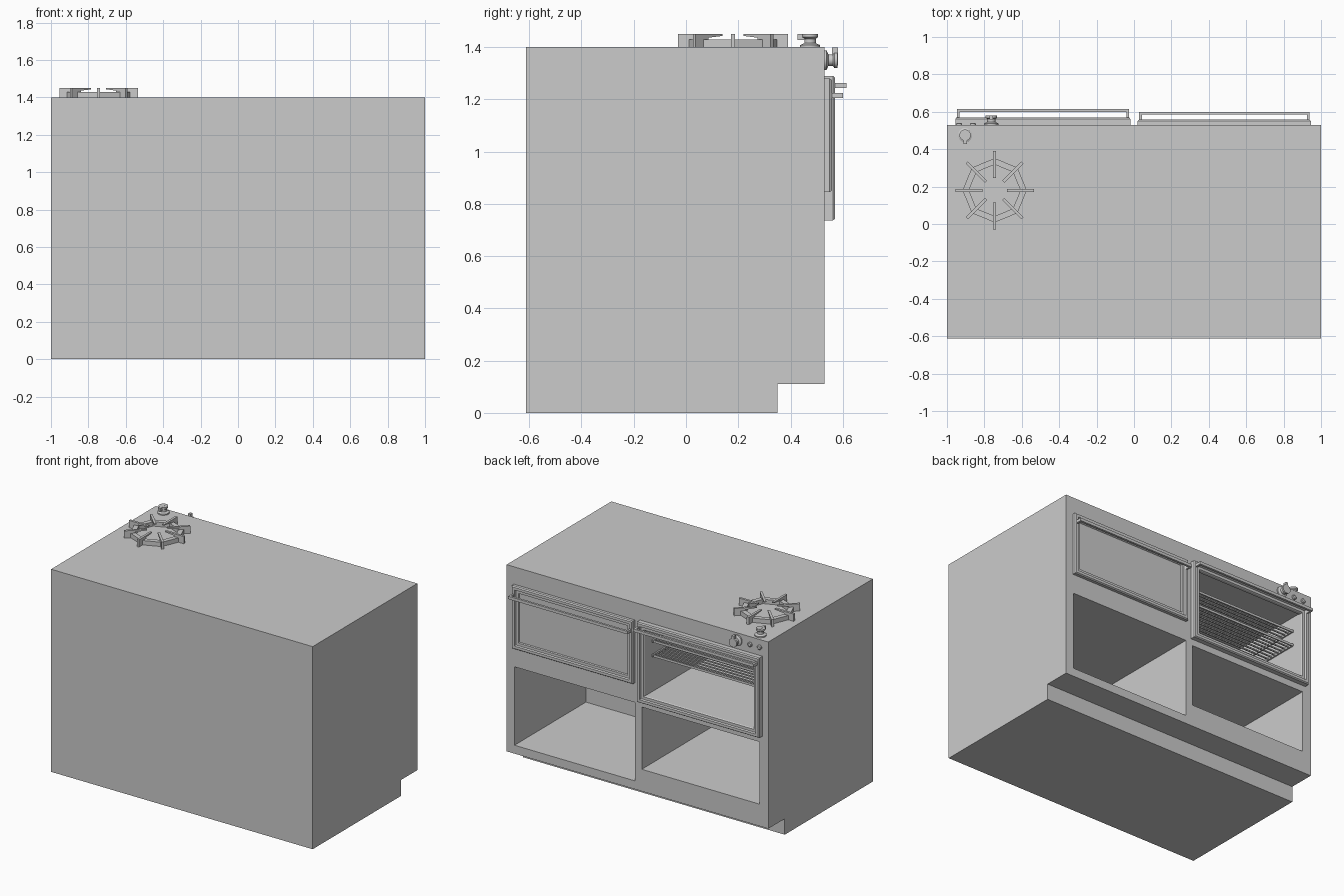
import bpy, bmesh, math
from mathutils import Vector, Matrix

if "Cube" in bpy.data.objects:
    bpy.data.objects.remove(bpy.data.objects["Cube"])


def finish(name, bm, smooth=False):
    bmesh.ops.recalc_face_normals(bm, faces=bm.faces)
    me = bpy.data.meshes.new(name)
    bm.to_mesh(me)
    bm.free()
    ob = bpy.data.objects.new(name, me)
    bpy.context.collection.objects.link(ob)
    if smooth:
        bpy.ops.object.select_all(action='DESELECT')
        bpy.context.view_layer.objects.active = ob
        ob.select_set(True)
        bpy.ops.object.shade_smooth_by_angle(angle=math.radians(35))
    return ob


def add_box(bm, lo, hi):
    lo, hi = Vector(lo), Vector(hi)
    s = hi - lo
    m = Matrix.Translation((lo + hi) / 2) @ Matrix.Diagonal((s.x, s.y, s.z, 1))
    bmesh.ops.create_cube(bm, size=1, matrix=m)


def add_prism(bm, pts, offset):
    """Extrude a closed outline along an offset vector."""
    f = bm.faces.new([bm.verts.new(p) for p in pts])
    r = bmesh.ops.extrude_face_region(bm, geom=[f])
    bmesh.ops.translate(bm, vec=offset, verts=[v for v in r['geom'] if isinstance(v, bmesh.types.BMVert)])


def add_loft(bm, rings, closed):
    """Skin equal-length loops; closed joins last to first, otherwise cap the ends."""
    rings = [[bm.verts.new(p) for p in r] for r in rings]
    n = len(rings[0])
    for a, b in zip(rings, rings[1:] + (rings[:1] if closed else [])):
        for i in range(n):
            j = (i + 1) % n
            bm.faces.new((a[i], a[j], b[j], b[i]))
    if not closed:
        bm.faces.new(rings[0])
        bm.faces.new(rings[-1])


def circle(r, h, n):
    return [(r * math.cos(2 * math.pi * i / n), r * math.sin(2 * math.pi * i / n), h) for i in range(n)]


# cabinet with toe kick
bm = bmesh.new()
outline = [(-.613, 0), (.35, 0), (.35, .11), (.53, .11), (.53, 1.4), (-.613, 1.4)]
add_prism(bm, [(-1, y, z) for y, z in outline], (2, 0, 0))
cabinet = finish("cabinet", bm)

# storage bays and oven cavity cut into the cabinet
for x0, x1, z0, z1 in [(.02, .94, .168, .71), (-.933, -.033, .262, .692), (-.905, -.07, .785, 1.245)]:
    bm = bmesh.new()
    add_box(bm, (x0, -.25, z0), (x1, .7, z1))
    cutter = finish("bay_cutter", bm)
    cutter.hide_render = True
    mod = cabinet.modifiers.new("bay", 'BOOLEAN')
    mod.operation = 'DIFFERENCE'
    mod.solver = 'EXACT'
    mod.object = cutter
    bpy.context.view_layer.objects.active = cabinet
    bpy.ops.object.modifier_apply(modifier=mod.name)
    bpy.data.objects.remove(cutter)


# oven doors: stepped frame and bar handle, optional solid panel
def door(name, x0, x1, z0, z1, d, handle_z, handle_y, panel):
    profile = [(0, 0), (0, d - .008), (.006, d), (.024, d), (.028, d - .012), (.046, d - .012), (.05, d - .02), (.05, 0)]
    bm = bmesh.new()
    add_loft(bm, [[(x0 + i, .53 + y, z0 + i), (x1 - i, .53 + y, z0 + i),
                   (x1 - i, .53 + y, z1 - i), (x0 + i, .53 + y, z1 - i)] for i, y in profile], True)
    finish(name + "_frame", bm)
    if panel:
        bm = bmesh.new()
        add_box(bm, (x0 + .045, .525, z0 + .045), (x1 - .045, .538, z1 - .045))
        finish(name + "_panel", bm)
    bm = bmesh.new()
    a, b = x0 + .008, x1 - .006
    h = .01
    add_box(bm, (a, handle_y - .015, handle_z - h), (b, handle_y, handle_z + h))
    for x in (a, b - .014):
        add_box(bm, (x, .53 + d - .015, handle_z - h), (x + .014, handle_y - .015, handle_z + h))
    finish(name + "_handle", bm)


door("large_oven_door", -.955, -.02, .737, 1.29, .04, 1.253, .614, False)
door("small_oven_door", .02, .945, .845, 1.28, .028, 1.215, .6, True)

# oven racks: rim and cross wires
for k, z in enumerate((1.04, 1.14)):
    bm = bmesh.new()
    for x in (-.9, -.085):
        add_box(bm, (x, -.22, z - .008), (x + .01, .48, z + .008))
    n = 22
    for i in range(n):
        y = -.22 + .69 * i / (n - 1)
        t = .008 if i in (0, n - 1) else .004
        add_box(bm, (-.9, y, z - t), (-.075, y + .008, z + t))
    finish("oven_rack_%d" % (k + 1), bm)

# burner: octagonal ring and eight pot supports
centre = Matrix.Translation((-.745, .18, 1.4))
bm = bmesh.new()
add_loft(bm, [circle(r, h, 8) for r, h in ((.172, 0), (.172, .03), (.138, .03), (.138, 0))], True)
bm.transform(centre)
finish("burner_ring", bm)
bm = bmesh.new()
fin = [(.14, 0), (.21, 0), (.21, .05), (.065, .05), (.065, .043), (.14, .036)]
for i in range(8):
    part = bmesh.new()
    add_prism(part, [(r, -.008, h) for r, h in fin], (0, .016, 0))
    part.transform(centre @ Matrix.Rotation(i * math.pi / 4, 4, 'Z'))
    tmp = bpy.data.meshes.new("fin")
    part.to_mesh(tmp)
    part.free()
    bm.from_mesh(tmp)
    bpy.data.meshes.remove(tmp)
finish("burner_supports", bm)


# control knobs: turned body with a raised pointer grip
def knob(name, matrix):
    bm = bmesh.new()
    prof = [(.038, 0), (.038, .008), (.022, .015), (.022, .032), (.03, .038), (.03, .05)]
    add_loft(bm, [circle(r, h, 24) for r, h in prof], False)
    add_box(bm, (-.009, -.048, .028), (.009, .02, .051))
    bm.transform(matrix)
    finish(name, bm, True)


to_front = Matrix.Rotation(-math.pi / 2, 4, 'X')
knob("burner_knob", Matrix.Translation((-.903, .475, 1.4)))
knob("oven_knob", Matrix.Translation((-.763, .53, 1.35)) @ to_front)

# indicator buttons
for k, x in enumerate((-.862, -.935)):
    bm = bmesh.new()
    add_loft(bm, [circle(r, h, 20) for r, h in ((.016, 0), (.016, .006), (.011, .01))], False)
    bm.transform(Matrix.Translation((x, .53, 1.347)) @ to_front)
    finish("indicator_button_%d" % (k + 1), bm, True)
